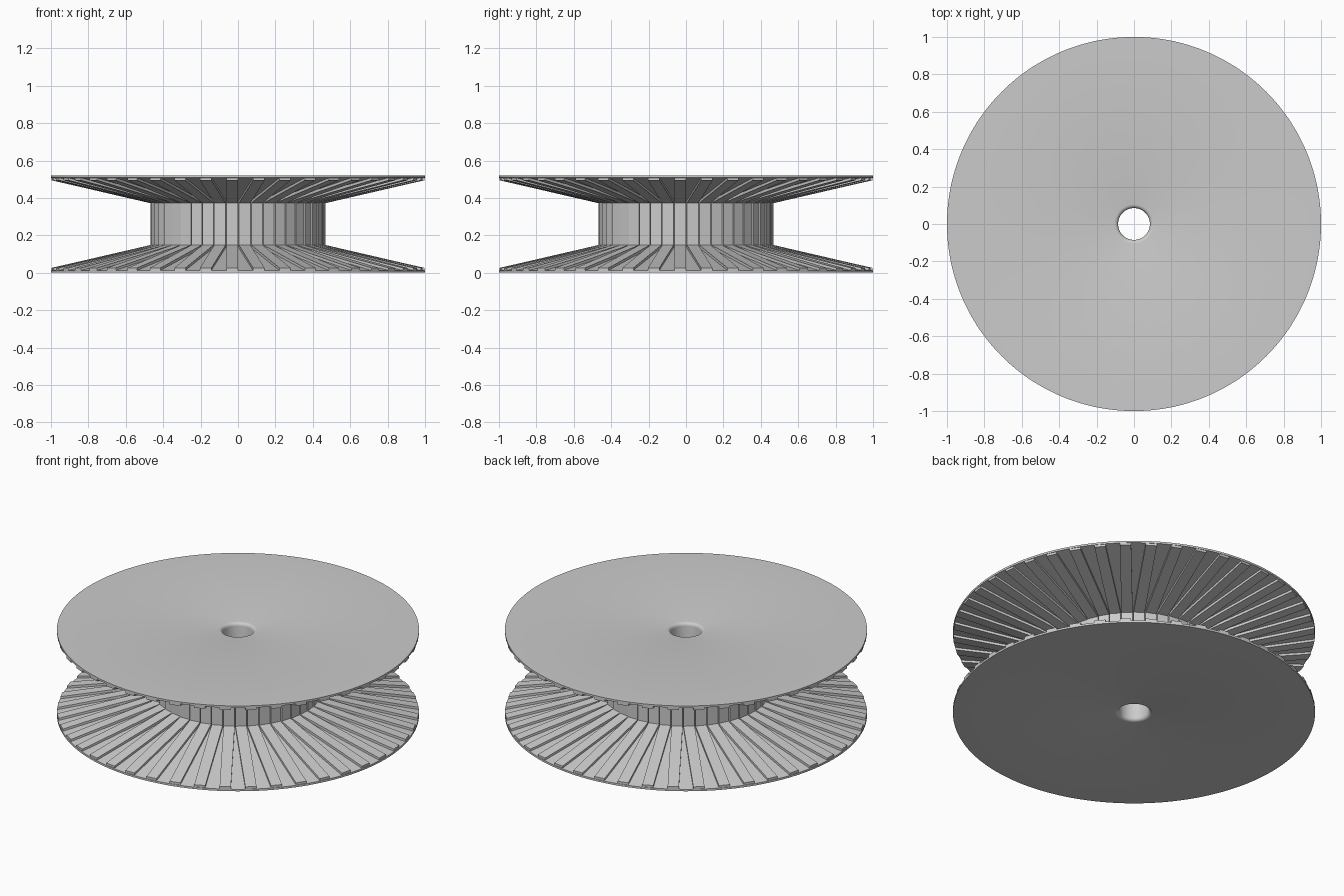
import bpy, bmesh, math

if "Cube" in bpy.data.objects:
    bpy.data.objects.remove(bpy.data.objects["Cube"])

H = 0.52          # overall height
RIBS = 44         # ribs around the spool
RIB_W = 0.062     # constant rib width

grey = bpy.data.materials.new("light grey")
grey.diffuse_color = (0.6, 0.6, 0.6, 1)
grey.use_nodes = True
grey.node_tree.nodes["Principled BSDF"].inputs["Base Color"].default_value = grey.diffuse_color


def make_object(name, bm):
    bmesh.ops.recalc_face_normals(bm, faces=bm.faces)
    mesh = bpy.data.meshes.new(name)
    bm.to_mesh(mesh)
    bm.free()
    mesh.materials.append(grey)
    obj = bpy.data.objects.new(name, mesh)
    bpy.context.collection.objects.link(obj)
    bpy.context.view_layer.objects.active = obj
    obj.select_set(True)
    bpy.ops.object.shade_smooth_by_angle(angle=math.radians(25))
    obj.select_set(False)
    return obj


def lathe(name, profile, steps=176):
    bm = bmesh.new()
    rings = [[bm.verts.new((r * math.cos(2 * math.pi * i / steps),
                            r * math.sin(2 * math.pi * i / steps), z))
              for i in range(steps)] for r, z in profile]
    for a, b in zip(rings, rings[1:] + rings[:1]):
        for i in range(steps):
            j = (i + 1) % steps
            bm.faces.new((a[i], a[j], b[j], b[i]))
    return make_object(name, bm)


# Spool body: conical flanges, hub and a bore with rounded lips
fillet = [(0.105 - 0.02 * math.sin(t * math.pi / 8), 0.02 - 0.02 * math.cos(t * math.pi / 8))
          for t in range(5)]
lower = fillet[::-1] + [(1.0, 0.0), (1.0, 0.012), (0.455, 0.135)]
upper = [(r, H - z) for r, z in reversed(lower)]
lathe("spool_body", lower + upper)

# Ribs running down the upper flange, along the hub and out the lower flange
half = [(0.3, 0.006), (0.997, 0.006), (0.997, 0.026), (0.465, 0.148)]
outline = half + [(r, H - z) for r, z in reversed(half)]
bm = bmesh.new()
for k in range(RIBS):
    a = 2 * math.pi * k / RIBS
    c, s = math.cos(a), math.sin(a)
    sides = [[bm.verts.new((r * c - t * s, r * s + t * c, z)) for r, z in outline]
             for t in (0.0, -RIB_W)]
    bm.faces.new(sides[0])
    bm.faces.new(sides[1])
    n = len(outline)
    for i in range(n):
        j = (i + 1) % n
        bm.faces.new((sides[0][i], sides[0][j], sides[1][j], sides[1][i]))
make_object("ribs", bm)
